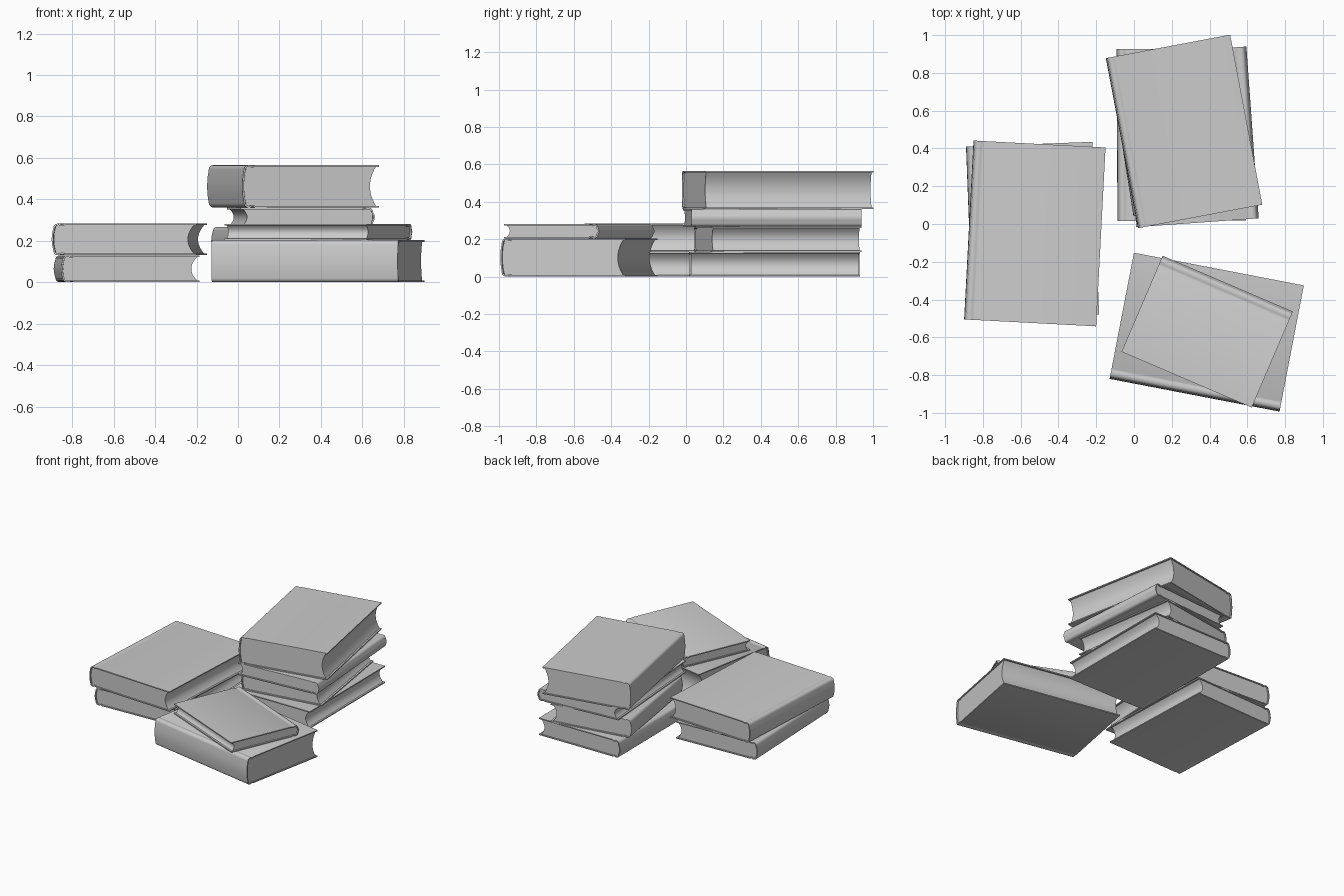
import bpy, bmesh
from math import radians, sin, cos, pi, hypot

if "Cube" in bpy.data.objects:
    bpy.data.objects.remove(bpy.data.objects["Cube"])

COVER = 0.008   # board thickness
LIP = 0.008     # cover overhang past the pages


def make_object(name, bm, loc, rot):
    bmesh.ops.recalc_face_normals(bm, faces=bm.faces)
    me = bpy.data.meshes.new(name)
    bm.to_mesh(me)
    bm.free()
    for p in me.polygons:
        p.use_smooth = True
    me.set_sharp_from_angle(angle=radians(32))
    ob = bpy.data.objects.new(name, me)
    ob.location = loc
    ob.rotation_euler[2] = radians(rot)
    bpy.context.collection.objects.link(ob)
    return ob


def inset(line, d):
    # offset an open profile to the inside
    out = []
    for i, (x, z) in enumerate(line):
        x0, z0 = line[max(i - 1, 0)]
        x1, z1 = line[min(i + 1, len(line) - 1)]
        dx, dz = x1 - x0, z1 - z0
        n = hypot(dx, dz)
        out.append((x - dz / n * d, z + dx / n * d))
    return out


def cover_line(w, t):
    # top board, hinge groove, rounded spine; mirrored for the lower half
    h, r = t / 2, min(0.022, t * 0.28)
    bulge = 0.008
    top = [(w, h), (0.062, h), (0.054, h - 0.004), (0.046, h - 0.004), (0.038, h)]
    for i in range(6):
        a = pi / 2 * i / 5
        top.append((bulge + r - r * sin(a), h - r + r * cos(a)))
    top += [(bulge * 0.25, (h - r) * 0.5)]
    return top + [(0, 0)] + [(x, -z) for x, z in reversed(top)]


def book(name, cx, cy, z0, z1, w, length, rot):
    t, half = z1 - z0, length / 2
    loc = (cx, cy, (z0 + z1) / 2)

    # cover
    outer = [(x - w / 2, z) for x, z in cover_line(w, t)]
    inner = inset(outer, COVER)
    bm = bmesh.new()
    loop = outer + inner[::-1]
    a = [bm.verts.new((x, -half, z)) for x, z in loop]
    b = [bm.verts.new((x, half, z)) for x, z in loop]
    n, m = len(loop), len(outer)
    for i in range(n):
        j = (i + 1) % n
        bm.faces.new((a[i], a[j], b[j], b[i]))
    for i in range(m - 1):
        for v in (a, b):
            bm.faces.new((v[i], v[i + 1], v[n - 2 - i], v[n - 1 - i]))
    make_object(name + "_cover", bm, loc, rot)

    # page block with hollow fore edge and rounded back
    h = t / 2 - COVER * 0.9
    sag = min(0.03, t * 0.22)
    s = [1 - 2 * i / 12 for i in range(13)]
    fore = [(w / 2 - 0.012 - sag * (1 - k * k), k * h) for k in s]
    back = [(-w / 2 + 0.022 - 0.012 * (1 - k * k), k * h) for k in reversed(s)]
    bm = bmesh.new()
    y = half - LIP
    a = [bm.verts.new((x, -y, z)) for x, z in fore + back]
    b = [bm.verts.new((x, y, z)) for x, z in fore + back]
    n = len(a)
    for i in range(n):
        j = (i + 1) % n
        bm.faces.new((a[i], a[j], b[j], b[i]))
    for i in range(12):
        for v in (a, b):
            bm.faces.new((v[i], v[i + 1], v[n - 2 - i], v[n - 1 - i]))
    make_object(name + "_pages", bm, loc, rot)


# left stack
book("left_bottom_book", -0.537, -0.035, 0.0, 0.13, 0.67, 0.915, 2.2)
book("left_top_book", -0.525, -0.05, 0.131, 0.283, 0.70, 0.948, -3)
# front stack
book("front_bottom_book", 0.385, -0.5725, 0.0, 0.203, 0.68, 0.916, 79.1)
book("front_top_book", 0.3875, -0.57, 0.204, 0.281, 0.553, 0.75, -113.2)
# back stack
book("back_bottom_book", 0.25, 0.4725, 0.0, 0.13, 0.68, 0.912, 0.3)
book("back_second_book", 0.24, 0.49, 0.131, 0.267, 0.62, 0.81, 9)
book("back_third_book", 0.3035, 0.4615, 0.268, 0.36, 0.65, 0.912, 184.1)
book("back_top_book", 0.265, 0.49, 0.361, 0.565, 0.67, 0.916, 10.7)
